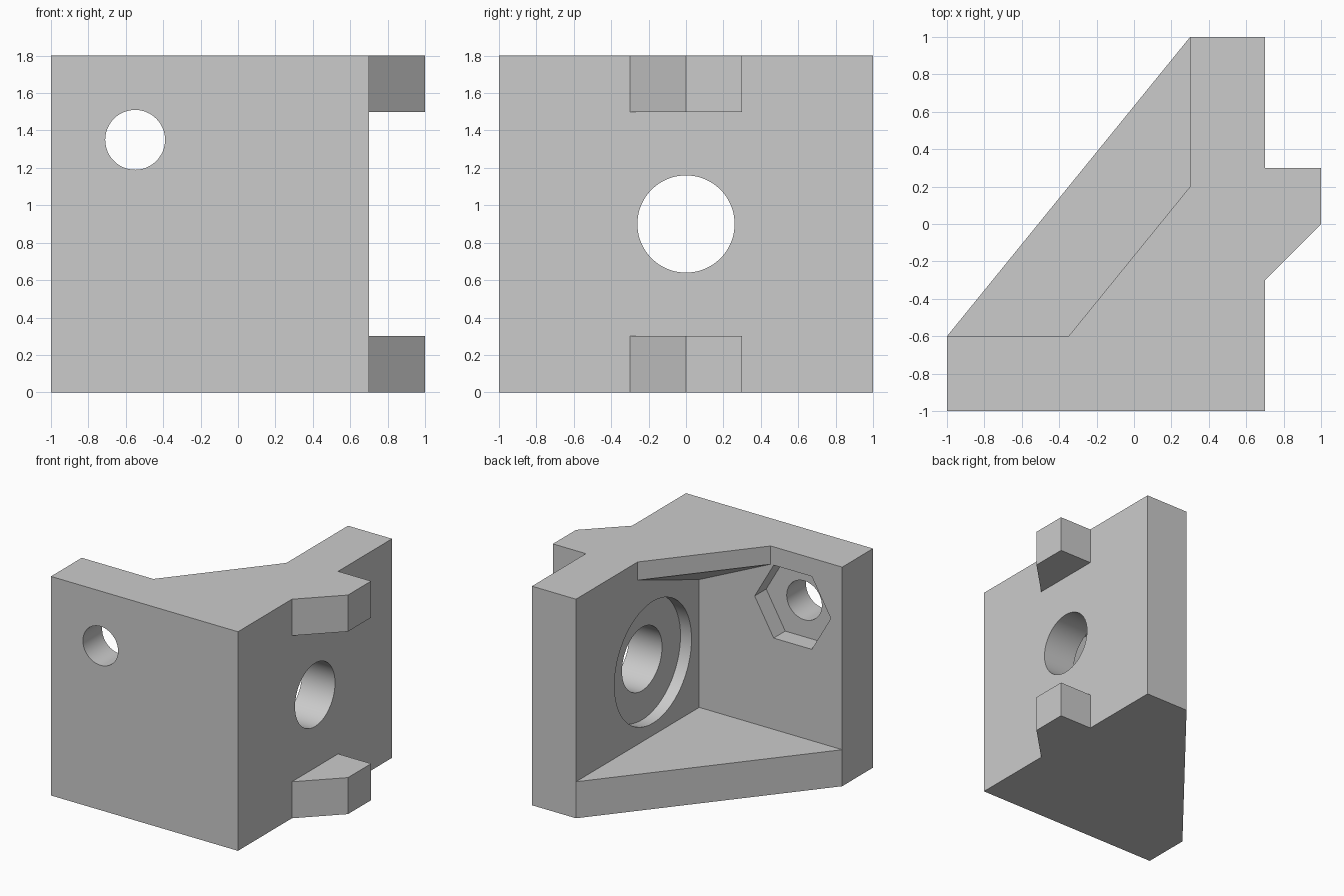
import bpy, bmesh
from math import pi, radians
from mathutils import Matrix, Vector

cube = bpy.data.objects.get("Cube")
if cube:
    bpy.data.objects.remove(cube, do_unlink=True)

grey = bpy.data.materials.new("light_grey")
grey.use_nodes = True
grey.diffuse_color = (0.6, 0.6, 0.6, 1)
grey.node_tree.nodes["Principled BSDF"].inputs["Base Color"].default_value = (0.6, 0.6, 0.6, 1)


def make_object(name, bm):
    bmesh.ops.recalc_face_normals(bm, faces=bm.faces)
    mesh = bpy.data.meshes.new(name)
    bm.to_mesh(mesh)
    bm.free()
    mesh.materials.append(grey)
    obj = bpy.data.objects.new(name, mesh)
    bpy.context.collection.objects.link(obj)
    return obj


def prism(name, outline, z0, z1):
    """Vertical extrusion of an xy outline; z0 may be one height per corner."""
    lows = z0 if isinstance(z0, list) else [z0] * len(outline)
    bm = bmesh.new()
    low = [bm.verts.new((x, y, z)) for (x, y), z in zip(outline, lows)]
    high = [bm.verts.new((x, y, z1)) for x, y in outline]
    bm.faces.new(low)
    bm.faces.new(high)
    for i in range(len(outline)):
        j = (i + 1) % len(outline)
        bm.faces.new((low[i], low[j], high[j], high[i]))
    return make_object(name, bm)


def cylinder(name, sides, radius, start, end):
    """Round or polygonal bar between two points."""
    start, end = Vector(start), Vector(end)
    axis = end - start
    turn = Matrix.Rotation(pi / 2, 4, "X" if abs(axis.y) > abs(axis.x) else "Y")
    bm = bmesh.new()
    bmesh.ops.create_cone(bm, cap_ends=True, segments=sides, radius1=radius, radius2=radius,
                          depth=axis.length, matrix=Matrix.Translation((start + end) / 2) @ turn)
    return make_object(name, bm)


def combine(target, tool, operation):
    mod = target.modifiers.new(tool.name, "BOOLEAN")
    mod.operation, mod.solver, mod.object = operation, "EXACT", tool
    bpy.context.view_layer.objects.active = target
    bpy.ops.object.modifier_apply(modifier=mod.name)
    bpy.data.objects.remove(tool, do_unlink=True)


# Two upright walls meeting at a corner
bracket = prism("corner_bracket",
                [(-1, -1), (0.7, -1), (0.7, 1), (0.3, 1), (0.3, -0.6), (-1, -0.6)], 0, 1.8)

# Triangular floor, and top web with a sloping underside
floor = prism("floor_web", [(-1, -0.6), (0.3, -0.6), (0.3, 1)], 0, 0.3)
web = prism("top_web", [(-0.35, -0.6), (0.3, -0.6), (0.3, 0.2)], [1.65, 1.35, 1.65], 1.8)
for part in (floor, web):
    combine(bracket, part, "UNION")

# Matching tabs at the bottom and top of the side wall
for name, z in (("lower_tab", 0), ("upper_tab", 1.5)):
    tab = prism(name, [(0.7, -0.3), (1, 0), (1, 0.3), (0.7, 0.3)], z, z + 0.3)
    combine(bracket, tab, "UNION")

# Side bore with counterbore, front bolt hole with hexagonal nut pocket
cutters = [
    cylinder("side_bore", 64, 0.26, (0.2, 0, 0.9), (0.8, 0, 0.9)),
    cylinder("counterbore", 64, 0.5, (0.2, 0, 0.9), (0.4, 0, 0.9)),
    cylinder("bolt_hole", 48, 0.16, (-0.55, -1.1, 1.35), (-0.55, -0.5, 1.35)),
]
nut = cylinder("nut_pocket", 6, 0.346, (-0.55, -0.75, 1.35), (-0.55, -0.55, 1.35))
# Turn the hexagon so that a corner points sideways
if max(v.co.z for v in nut.data.vertices) > 1.35 + 0.32:
    pivot = Matrix.Translation((-0.55, 0, 1.35))
    nut.data.transform(pivot @ Matrix.Rotation(pi / 6, 4, "Y") @ pivot.inverted())
for cutter in cutters + [nut]:
    combine(bracket, cutter, "DIFFERENCE")

# Smooth bores, sharp edges elsewhere
bpy.ops.object.select_all(action="DESELECT")
bracket.select_set(True)
bpy.context.view_layer.objects.active = bracket
bpy.ops.object.shade_smooth_by_angle(angle=radians(25))
